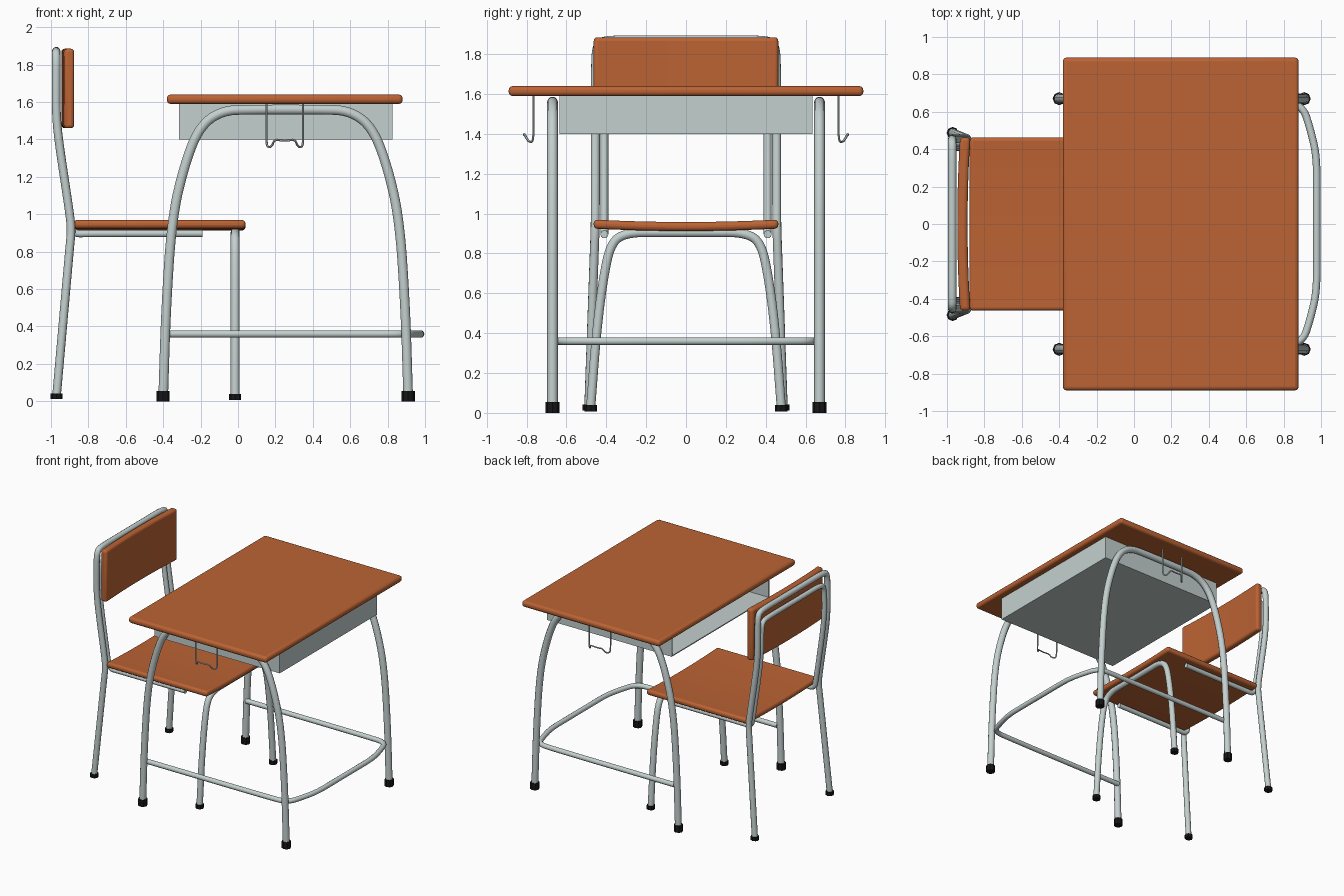
import bpy, bmesh, math
from mathutils import Vector

if "Cube" in bpy.data.objects:
    bpy.data.objects.remove(bpy.data.objects["Cube"])


def material(name, rgb):
    m = bpy.data.materials.new(name)
    m.diffuse_color = (*rgb, 1)
    m.use_nodes = True
    m.node_tree.nodes["Principled BSDF"].inputs["Base Color"].default_value = m.diffuse_color
    return m


WOOD = material("orange wood", (0.50, 0.125, 0.034))
METAL = material("pale grey metal", (0.55, 0.63, 0.62))
BLACK = material("black rubber", (0.008, 0.008, 0.008))


def finish(name, bm, mat):
    me = bpy.data.meshes.new(name)
    bm.to_mesh(me)
    bm.free()
    ob = bpy.data.objects.new(name, me)
    me.materials.append(mat)
    bpy.context.collection.objects.link(ob)
    return ob


def smooth(ob, angle=40):
    bpy.ops.object.select_all(action='DESELECT')
    ob.select_set(True)
    bpy.context.view_layer.objects.active = ob
    bpy.ops.object.shade_smooth_by_angle(angle=math.radians(angle))


def box(lo, hi):
    bm = bmesh.new()
    bmesh.ops.create_cube(bm, size=1)
    for v in bm.verts:
        v.co = [a + (c + 0.5) * (b - a) for a, b, c in zip(lo, hi, v.co)]
    return bm


def board(name, lo, hi, bevel, bend=None):
    """Rounded wooden board, optionally curved across its width (y)."""
    bm = box(lo, hi)
    if bend:
        across = [e for e in bm.edges if abs(e.verts[0].co.y - e.verts[1].co.y) > 0.1]
        bmesh.ops.subdivide_edges(bm, edges=across, cuts=11, use_grid_fill=True)
        for v in bm.verts:
            v.co += Vector(bend) * (1 - (v.co.y / hi[1]) ** 2)
    ob = finish(name, bm, WOOD)
    mod = ob.modifiers.new("rounded edges", 'BEVEL')
    mod.width, mod.segments, mod.limit_method = bevel, 3, 'ANGLE'
    smooth(ob)


def tube(name, pts, r, rounds=3, sides=3):
    """Bent tube: the control polygon is rounded by corner cutting."""
    pts = [Vector(p) for p in pts]
    for _ in range(rounds):
        new = [pts[0]]
        for a, b in zip(pts, pts[1:]):
            new += [a.lerp(b, 0.25), a.lerp(b, 0.75)]
        pts = new + [pts[-1]]
    cu = bpy.data.curves.new(name, 'CURVE')
    cu.dimensions = '3D'
    cu.bevel_depth, cu.bevel_resolution, cu.use_fill_caps = r, sides, True
    sp = cu.splines.new('POLY')
    sp.points.add(len(pts) - 1)
    for p, q in zip(sp.points, pts):
        p.co = (*q, 1)
    cu.materials.append(METAL)
    ob = bpy.data.objects.new(name, cu)
    bpy.context.collection.objects.link(ob)
    bpy.ops.object.select_all(action='DESELECT')
    ob.select_set(True)
    bpy.context.view_layer.objects.active = ob
    bpy.ops.object.convert(target='MESH')
    smooth(bpy.context.object, 50)


def foot(name, x, y, r, z0, z1):
    bm = bmesh.new()
    bmesh.ops.create_cone(bm, cap_ends=True, segments=8, radius1=r, radius2=r, depth=z1 - z0)
    bmesh.ops.translate(bm, verts=bm.verts, vec=(x, y, (z0 + z1) / 2))
    finish(name, bm, BLACK)


def arch(half):
    """Mirror a list of (offset, z) going up into a full arch."""
    return [(-w, z) for w, z in half] + [(w, z) for w, z in reversed(half)]


# Desk top
board("desk_top", (-0.38, -0.89, 1.59), (0.88, 0.89, 1.64), 0.02)

# Book tray, open towards the chair
bm = box((-0.315, -0.635, 1.40), (0.825, 0.635, 1.592))
gone = [f for f in bm.faces if f.normal.z > 0.9 or f.normal.x < -0.9]
bmesh.ops.delete(bm, geom=gone, context='FACES')
tray = finish("book_tray", bm, METAL)
sol = tray.modifiers.new("sheet", 'SOLIDIFY')
sol.thickness, sol.offset = 0.012, -1

# Desk leg arches, feet and bag hooks on both sides
CX = 0.255
leg = arch([(0.655, 0.02), (0.64, 0.5), (0.608, 0.98), (0.54, 1.27), (0.46, 1.47),
            (0.34, 1.555), (0.18, 1.56)])
for s, side in ((-1, "front"), (1, "rear")):
    tube(f"desk_leg_arch_{side}", [(CX + w, s * 0.67, z) for w, z in leg], 0.027)
    for x in (-0.40, 0.91):
        foot(f"desk_foot_{side}", x, s * 0.67, 0.035, 0, 0.055)
    half = [(0.098, 0.765, 1.595), (0.098, 0.765, 1.40), (0.095, 0.77, 1.36),
            (0.07, 0.79, 1.36), (0.055, 0.812, 1.40), (0.02, 0.812, 1.395)]
    hook = half + [(-w, y, z) for w, y, z in reversed(half)]
    tube(f"bag_hook_{side}", [(0.25 + w, s * y, z) for w, y, z in hook], 0.006, 2, 1)

# Foot rail around the desk
rail = [(-0.38, 0.65), (0.75, 0.65), (0.90, 0.64), (0.945, 0.50), (0.977, 0.36), (0.977, 0.15)]
rail += [(x, -y) for x, y in reversed(rail)]
tube("foot_rail", [(x, y, 0.36) for x, y in rail], 0.02)

# Chair seat and backrest
board("seat", (-0.88, -0.463, 0.925), (0.04, 0.463, 0.97), 0.018, (0, 0, -0.012))
board("backrest", (-0.93, -0.463, 1.46), (-0.875, 0.463, 1.885), 0.018, (-0.015, 0, 0))

# Chair back frame: legs rising into an outer arch
half = [(-0.97, 0.488, 0.03), (-0.90, 0.46, 0.82), (-0.89, 0.456, 0.92), (-0.905, 0.455, 1.04),
        (-0.96, 0.455, 1.40), (-0.972, 0.455, 1.54), (-0.972, 0.455, 1.70),
        (-0.972, 0.45, 1.85), (-0.972, 0.40, 1.872), (-0.972, 0.20, 1.872)]
tube("chair_back_frame", half + [(x, -y, z) for x, y, z in reversed(half)], 0.023)

# Inner loop: seat rails bending up into a lower arch
half = [(-0.19, 0.41, 0.897), (-0.80, 0.41, 0.897), (-0.885, 0.41, 0.895), (-0.90, 0.41, 0.98),
        (-0.96, 0.41, 1.38), (-0.975, 0.41, 1.54), (-0.975, 0.41, 1.65),
        (-0.975, 0.40, 1.77), (-0.975, 0.34, 1.785), (-0.975, 0.15, 1.785)]
tube("chair_inner_loop", half + [(x, -y, z) for x, y, z in reversed(half)], 0.02)

# Chair front leg arch
leg = arch([(0.478, 0.03), (0.45, 0.40), (0.415, 0.68), (0.375, 0.86), (0.29, 0.905), (0.15, 0.905)])
tube("chair_front_leg_arch", [(-0.015, w, z) for w, z in leg], 0.024)

# Chair feet
for s in (-1, 1):
    foot("chair_back_foot", -0.97, s * 0.487, 0.032, 0.012, 0.042)
    foot("chair_front_foot", -0.015, s * 0.478, 0.032, 0.008, 0.04)
